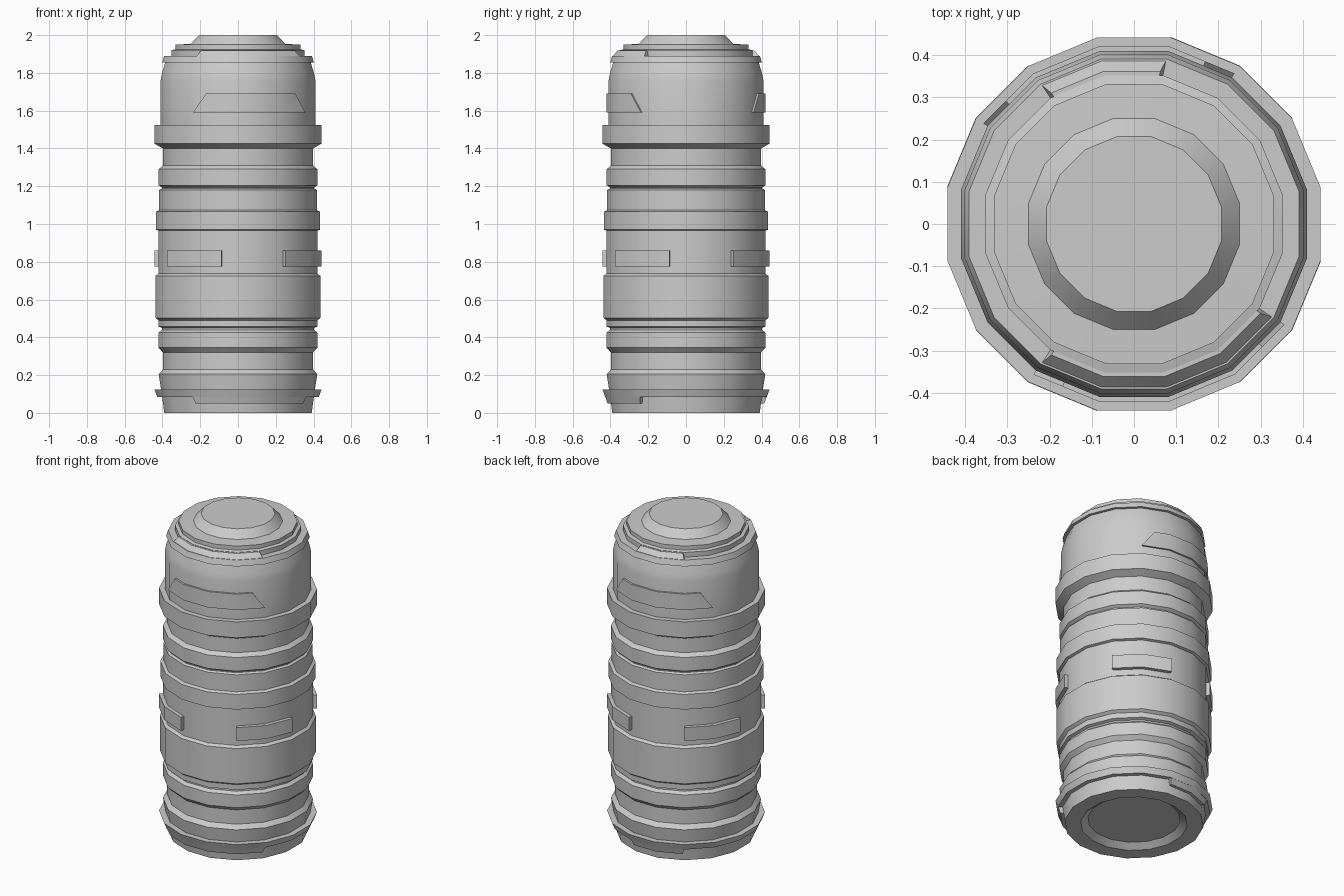
import bpy, bmesh, math

if "Cube" in bpy.data.objects:
    bpy.data.objects.remove(bpy.data.objects["Cube"])

SIDES = 16
STEP = 360 / SIDES


def finish(name, bm, smooth=True):
    bmesh.ops.remove_doubles(bm, verts=bm.verts, dist=1e-5)
    bmesh.ops.recalc_face_normals(bm, faces=bm.faces)
    mesh = bpy.data.meshes.new(name)
    bm.to_mesh(mesh)
    bm.free()
    ob = bpy.data.objects.new(name, mesh)
    bpy.context.collection.objects.link(ob)
    bpy.ops.object.select_all(action='DESELECT')
    ob.select_set(True)
    bpy.context.view_layer.objects.active = ob
    if smooth:
        bpy.ops.object.shade_smooth_by_angle(angle=math.radians(25))
    return ob


def on_polygon(apothem, deg, z):
    """Point on a 16-sided ring that has a flat facing each axis."""
    off = math.radians((deg + STEP / 2) % STEP - STEP / 2)
    r = apothem / math.cos(off)
    a = math.radians(deg)
    return (r * math.cos(a), r * math.sin(a), z)


def lathe(name, profile):
    bm = bmesh.new()
    cols = [[bm.verts.new(on_polygon(r, STEP * (k + 0.5), z)) for r, z in profile]
            for k in range(SIDES)]
    for k in range(SIDES):
        a, b = cols[k], cols[(k + 1) % SIDES]
        for i in range(len(profile) - 1):
            if profile[i][0] == 0:
                continue
            if profile[i + 1][0] == 0:
                continue
            bm.faces.new((a[i], b[i], b[i + 1], a[i + 1]))
    # close the flat ends that reach the axis
    for i, j in ((0, 1), (-1, -2)):
        if profile[i][0] == 0:
            bm.faces.new([c[j] for c in cols])
            bmesh.ops.delete(bm, geom=[c[i] for c in cols], context='VERTS')
    return finish(name, bm)


def arc_piece(name, section, start, end):
    """Sweep a closed (apothem, z, end inset in degrees) section along the ring."""
    corners = [STEP * (k + 0.5) for k in range(2 * SIDES)]
    stops = [start] + [c for c in corners if start + 1 < c < end - 1] + [end]
    bm = bmesh.new()
    cols = []
    for s in stops:
        sign = 1 if s == start else -1 if s == end else 0
        cols.append([bm.verts.new(on_polygon(r, s + sign * inset, z)) for r, z, inset in section])
    n = len(section)
    for a, b in zip(cols, cols[1:]):
        for i in range(n):
            j = (i + 1) % n
            bm.faces.new((a[i], b[i], b[j], a[j]))
    bm.faces.new(cols[0])
    bm.faces.new(cols[-1])
    return finish(name, bm)


# Foot with recessed underside and flange
lathe("base", [(0, 0.03), (0.26, 0.03), (0.30, 0), (0.39, 0), (0.402, 0.085),
               (0.428, 0.085), (0.442, 0.123), (0.407, 0.123), (0.42, 0.205),
               (0.397, 0.23), (0.397, 0.32)])

# Ribbed lower and middle barrel
lathe("lower_barrel", [(0.397, 0.32), (0.42, 0.345), (0.42, 0.425), (0.402, 0.44),
                       (0.402, 0.45), (0.42, 0.457), (0.42, 0.49), (0.437, 0.503),
                       (0.437, 0.725), (0.42, 0.737), (0.42, 0.965)])
lathe("upper_barrel", [(0.42, 0.965), (0.435, 0.97), (0.435, 1.065), (0.417, 1.073),
                       (0.417, 1.18), (0.403, 1.187), (0.403, 1.193), (0.42, 1.205),
                       (0.42, 1.29), (0.397, 1.31), (0.397, 1.40)])

# Collar and rounded head
lathe("head", [(0.397, 1.40), (0.442, 1.425), (0.442, 1.525), (0.41, 1.525),
               (0.41, 1.76), (0.402, 1.80), (0.385, 1.855), (0.402, 1.855),
               (0.391, 1.89), (0.352, 1.89), (0.352, 1.92), (0.332, 1.925), (0.332, 1.95)])

# Stepped cap
lathe("cap", [(0.332, 1.95), (0.25, 1.953), (0.207, 2.0), (0, 2.0)])

# Partial rims on the head and on the foot flange
for i, (a, b) in enumerate(((78.75, 123.75), (236.25, 326.25))):
    arc_piece(f"head_rim_{i}", [(0.34, 1.885, 0), (0.391, 1.885, 0),
                                (0.362, 1.918, 1.5), (0.34, 1.918, 1.5)], a, b)
    arc_piece(f"base_rim_{i}", [(0.39, 0.05, 1.5), (0.415, 0.05, 1.5),
                                (0.428, 0.088, 0), (0.39, 0.088, 0)], a, b)

# Tapered plates on the head, front and back
for i, a in enumerate((56.25, 236.25)):
    arc_piece(f"head_plate_{i}", [(0.40, 1.59, 0), (0.421, 1.59, 0),
                                  (0.421, 1.69, 10), (0.40, 1.69, 10)], a, a + 90)

# Four grip blocks round the barrel
for i in range(4):
    a = 33.75 + 90 * i
    arc_piece(f"grip_block_{i}", [(0.41, 0.775, 0), (0.443, 0.775, 0),
                                  (0.443, 0.86, 0), (0.41, 0.86, 0)], a, a + 45)
